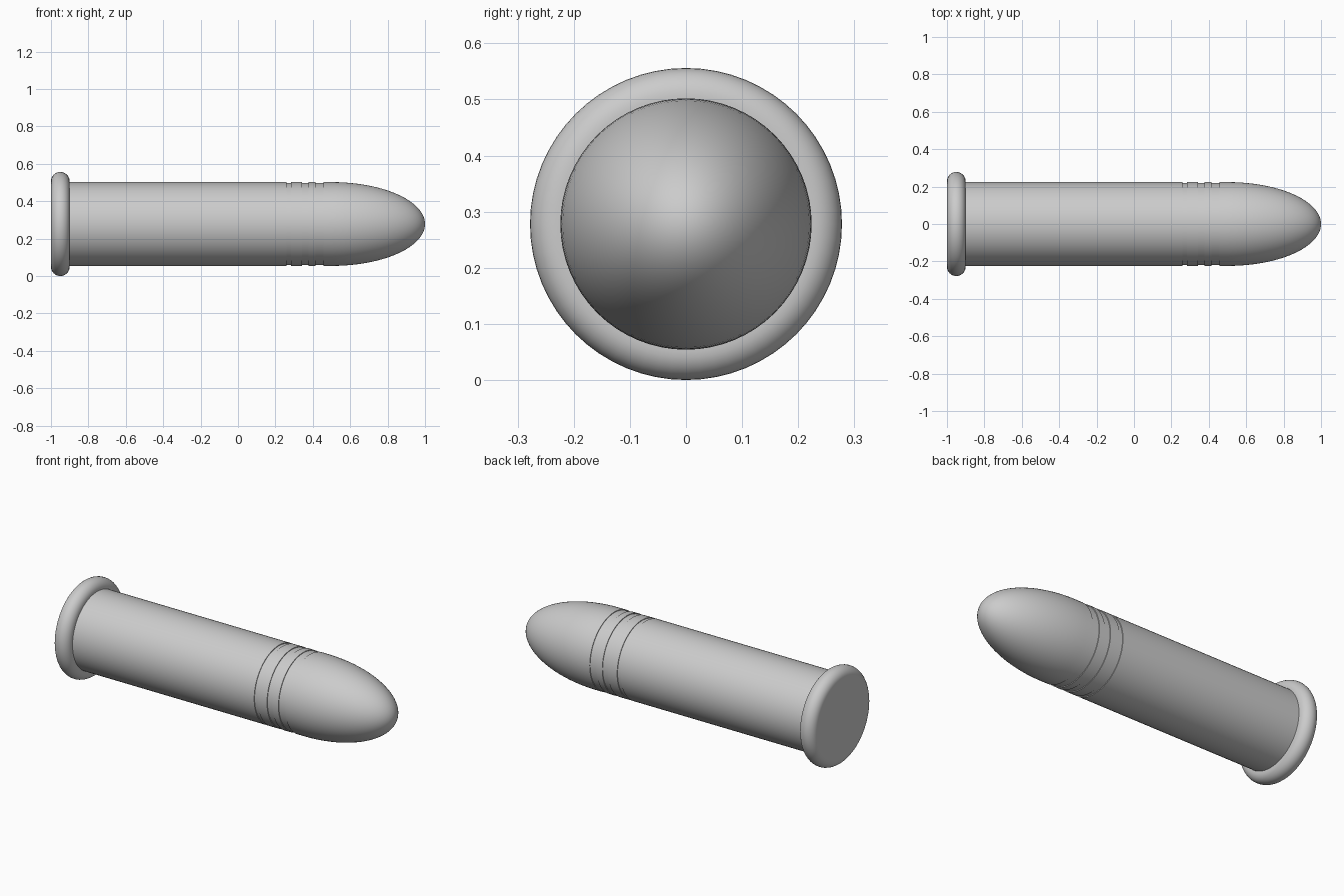
import bpy
import math

SIDES = 64
AXIS_Z = 0.278   # height of the long axis
BODY_R = 0.224
GROOVE_R = 0.220

cube = bpy.data.objects.get("Cube")
if cube:
    bpy.data.objects.remove(cube, do_unlink=True)

metal = bpy.data.materials.new("grey metal")
metal.use_nodes = True
grey = (0.6, 0.6, 0.6, 1)
metal.diffuse_color = grey
metal.node_tree.nodes["Principled BSDF"].inputs["Base Color"].default_value = grey


def lathe(name, profile):
    """Turn a list of (x, radius) points around the long axis; zero radius makes a pole."""
    verts, rings, faces = [], [], []
    for x, r in profile:
        start = len(verts)
        if r < 1e-6:
            verts.append((x, 0, AXIS_Z))
            rings.append([start] * SIDES)
            continue
        for i in range(SIDES):
            a = math.tau * i / SIDES
            verts.append((x, r * math.cos(a), AXIS_Z + r * math.sin(a)))
        rings.append(list(range(start, start + SIDES)))
    for a, b in zip(rings, rings[1:]):
        for i in range(SIDES):
            j = (i + 1) % SIDES
            face = [a[i], b[i], b[j], a[j]]
            faces.append(list(dict.fromkeys(face))[::-1])
    mesh = bpy.data.meshes.new(name)
    mesh.from_pydata(verts, [], faces)
    mesh.materials.append(metal)
    obj = bpy.data.objects.new(name, mesh)
    bpy.context.collection.objects.link(obj)
    bpy.ops.object.select_all(action="DESELECT")
    obj.select_set(True)
    bpy.context.view_layer.objects.active = obj
    bpy.ops.object.shade_smooth_by_angle(angle=math.radians(35))
    return obj


# Rounded rim with a flat base
edge = [(-0.95 - 0.05 * math.cos(math.pi * i / 16),
         AXIS_Z - 0.05 + 0.05 * math.sin(math.pi * i / 16)) for i in range(17)]
lathe("rim", [(-1, 0)] + edge + [(-0.9, 0)])

# Straight case
lathe("case", [(-0.92, 0), (-0.92, BODY_R), (0.26, BODY_R), (0.26, 0)])

# Slug with shallow ring grooves and an elliptical nose
slug = [(0.25, 0), (0.25, GROOVE_R)]
for land_start, land_end in ((0.283, 0.342), (0.378, 0.415), (0.458, 0.5)):
    slug += [(land_start, GROOVE_R), (land_start, BODY_R),
             (land_end, BODY_R), (land_end, GROOVE_R)]
slug.pop()
for i in range(1, 25):
    t = math.pi / 2 * i / 24
    slug.append((0.5 + 0.5 * math.sin(t), BODY_R * math.cos(t)))
lathe("slug", slug)
